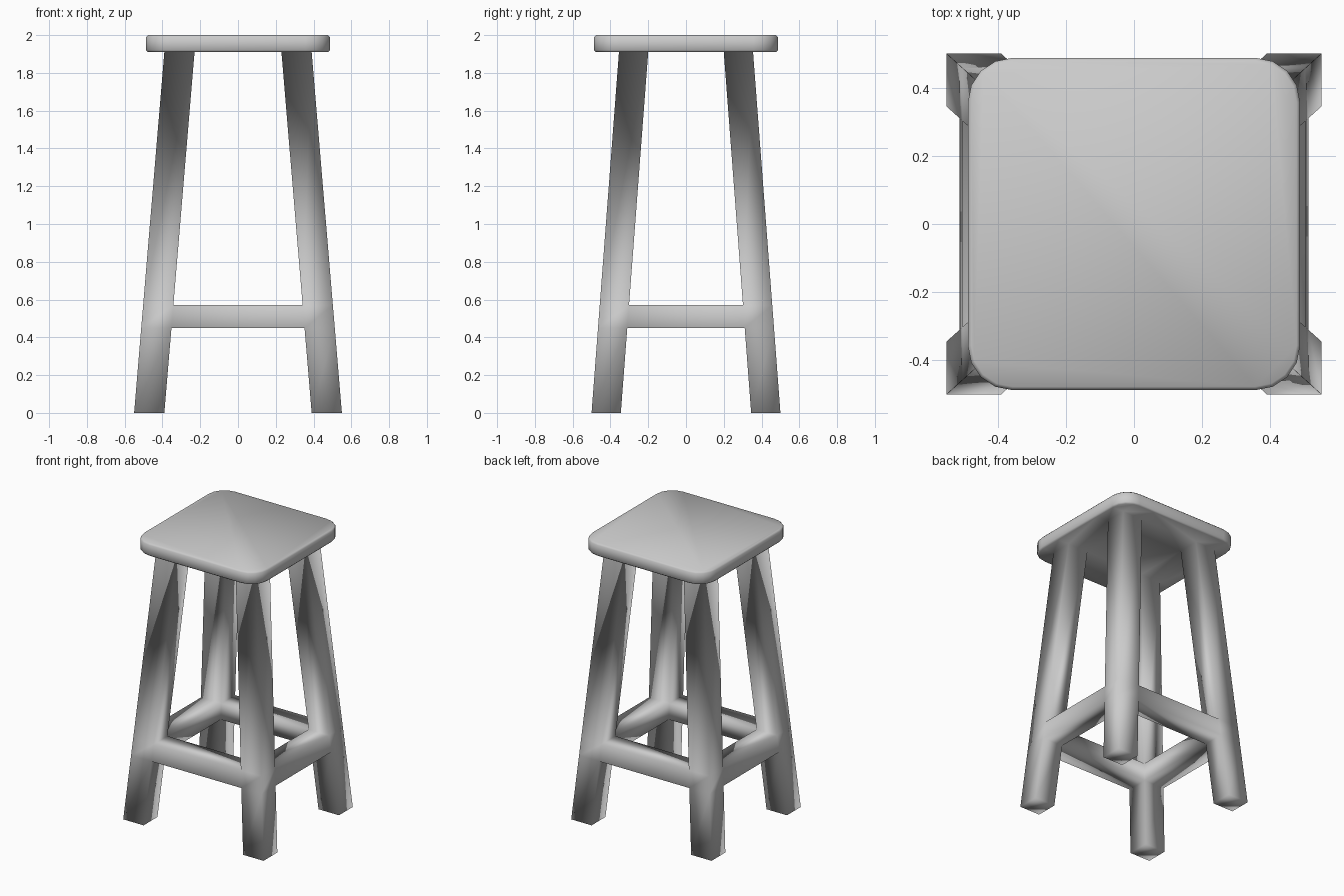
import bpy, bmesh
from mathutils import Vector

cube = bpy.data.objects.get("Cube")
if cube:
    bpy.data.objects.remove(cube, do_unlink=True)

SEAT_HALF, SEAT_BOTTOM, SEAT_TOP = 0.487, 1.91, 2.0
LEG_TOP_X, LEG_TOP_Y = (0.23, 0.39), (0.20, 0.355)
SPLAY = Vector((0.16, 0.145))          # outward drift of each leg at the floor
RAIL_TOP, RAIL_BOTTOM = 0.57, 0.45

wood = bpy.data.materials.new("plain grey")
wood.use_nodes = True
grey = (0.6, 0.6, 0.6, 1)
wood.diffuse_color = grey
wood.node_tree.nodes["Principled BSDF"].inputs["Base Color"].default_value = grey

bm = bmesh.new()

# Seat slab with rounded corners
bmesh.ops.create_cube(bm, size=1)
for v in bm.verts:
    v.co.x *= 2 * SEAT_HALF
    v.co.y *= 2 * SEAT_HALF
    v.co.z = SEAT_TOP if v.co.z > 0 else SEAT_BOTTOM
corners = [e for e in bm.edges if abs(e.verts[0].co.z - e.verts[1].co.z) > 0.01]
bmesh.ops.bevel(bm, geom=corners, offset=0.13, segments=4, profile=0.5, affect='EDGES')
rims = [e for e in bm.edges if abs(e.verts[0].co.z - e.verts[1].co.z) < 0.01
        and any(abs(f.normal.z) > 0.9 for f in e.link_faces)]
bmesh.ops.bevel(bm, geom=rims, offset=0.01, segments=1, profile=0.5, affect='EDGES')


def underside():
    bm.normal_update()
    return [f for f in bm.faces if f.normal.z < -0.9]


# Mark the leg footprints on the underside
for axis, span in ((Vector((1, 0, 0)), LEG_TOP_X), (Vector((0, 1, 0)), LEG_TOP_Y)):
    for d in (-span[1], -span[0], span[0], span[1]):
        faces = underside()
        edges = {e for f in faces for e in f.edges}
        verts = {v for f in faces for v in f.verts}
        bmesh.ops.bisect_plane(bm, geom=faces + list(edges) + list(verts),
                               plane_co=axis * d, plane_no=axis)


def is_leg_top(f):
    c = f.calc_center_bounds()
    return (LEG_TOP_X[0] < abs(c.x) < LEG_TOP_X[1]
            and LEG_TOP_Y[0] < abs(c.y) < LEG_TOP_Y[1])


# Splayed legs pulled down from the seat, with a band for the rails
for face in [f for f in underside() if is_leg_top(f)]:
    c = face.calc_center_bounds()
    sx, sy = (1 if c.x > 0 else -1), (1 if c.y > 0 else -1)
    z = SEAT_BOTTOM
    for next_z in (RAIL_TOP, RAIL_BOTTOM, 0.0):
        out = bmesh.ops.extrude_face_region(bm, geom=[face])["geom"]
        if face.is_valid:
            bm.faces.remove(face)
        face = next(g for g in out if isinstance(g, bmesh.types.BMFace))
        t = (z - next_z) / SEAT_BOTTOM
        step = Vector((sx * SPLAY.x * t, sy * SPLAY.y * t, next_z - z))
        bmesh.ops.translate(bm, vec=step, verts=face.verts[:])
        z = next_z

# Rails bridging the inner faces of neighbouring legs
pairs = {}
for f in bm.faces:
    c = f.calc_center_median()
    if RAIL_BOTTOM < c.z < RAIL_TOP:
        if abs(c.x) < 0.37:
            pairs.setdefault(("x", c.y > 0), []).append(f)
        elif abs(c.y) < 0.33:
            pairs.setdefault(("y", c.x > 0), []).append(f)
loops = [[e for f in pair for e in f.edges] for pair in pairs.values()]
bmesh.ops.delete(bm, geom=[f for p in pairs.values() for f in p], context='FACES_ONLY')
for edges in loops:
    bmesh.ops.bridge_loops(bm, edges=edges)

bmesh.ops.recalc_face_normals(bm, faces=bm.faces[:])
for f in bm.faces:
    f.smooth = True

mesh = bpy.data.meshes.new("stool")
bm.to_mesh(mesh)
bm.free()
mesh.materials.append(wood)
stool = bpy.data.objects.new("stool", mesh)
bpy.context.collection.objects.link(stool)
